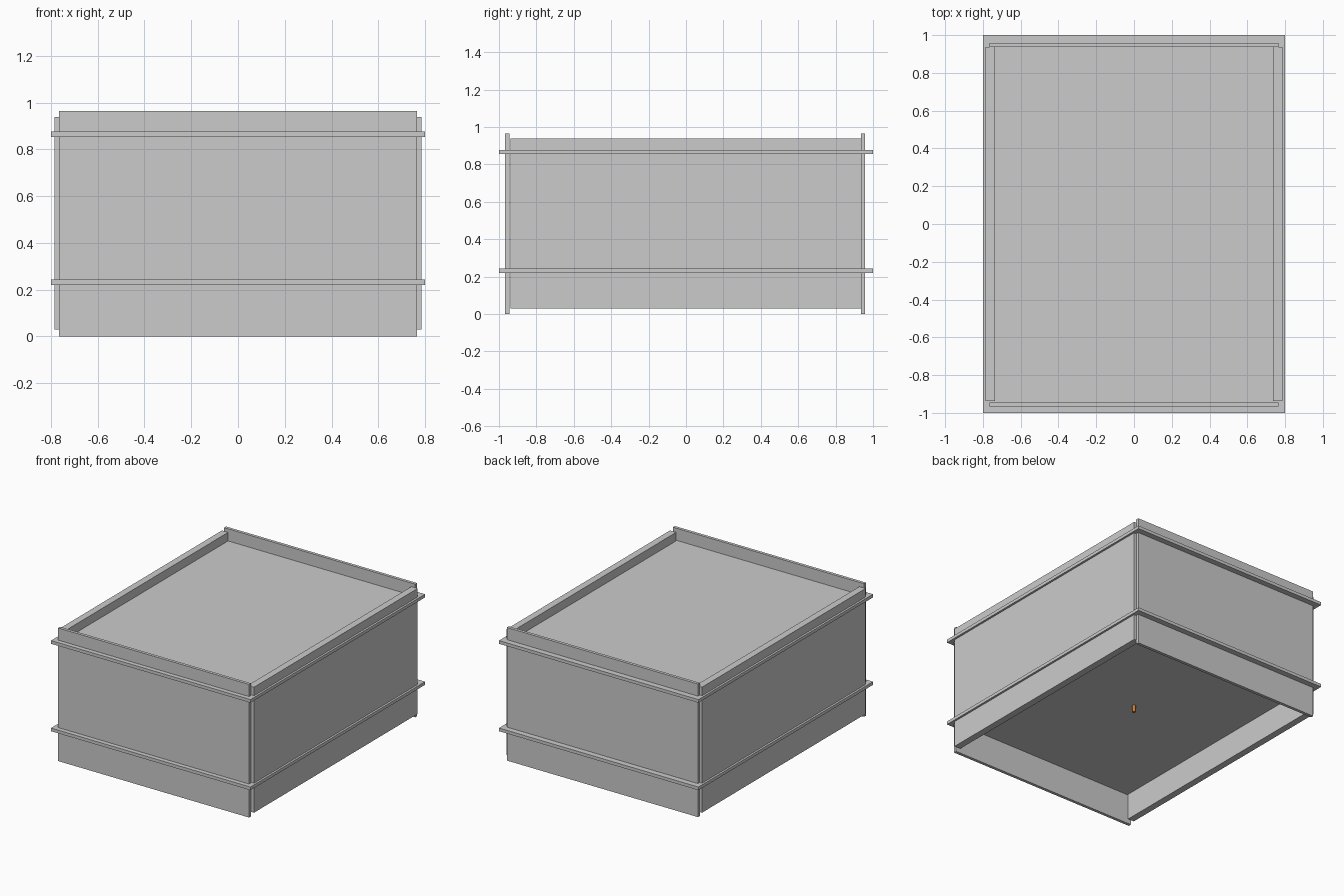
import bpy, bmesh
from mathutils import Matrix

if "Cube" in bpy.data.objects:
    bpy.data.objects.remove(bpy.data.objects["Cube"])


def box(name, x, y, z):
    """Box spanning the (min, max) ranges on each axis."""
    lo, hi = zip(x, y, z)
    size = [b - a for a, b in zip(lo, hi)]
    mid = [(a + b) / 2 for a, b in zip(lo, hi)]
    bm = bmesh.new()
    bmesh.ops.create_cube(bm, size=1, matrix=Matrix.Diagonal((*size, 1)))
    return add(name, bm, mid)


def add(name, bm, loc):
    mesh = bpy.data.meshes.new(name)
    bm.to_mesh(mesh)
    bm.free()
    obj = bpy.data.objects.new(name, mesh)
    obj.location = loc
    bpy.context.collection.objects.link(obj)
    return obj


# Horizontal plates that stick out past the walls
for name, z in (("lower_plate", 0.22), ("upper_plate", 0.854)):
    box(name, (-0.8, 0.8), (-1, 1), (z, z + 0.023))

# Thin, taller front and back walls
for name, y in (("front_wall", -0.967), ("back_wall", 0.936)):
    box(name, (-0.766, 0.766), (y, y + 0.022), (0, 0.965))

# Thicker, slightly shorter side walls
for name, x in (("left_wall", -0.785), ("right_wall", 0.735)):
    box(name, (x, x + 0.05), (-0.937, 0.937), (0.029, 0.939))

# Small coloured peg under the lower plate
bm = bmesh.new()
bmesh.ops.create_cone(bm, cap_ends=True, segments=16, radius1=0.012,
                      radius2=0.012, depth=0.06)
peg = add("peg", bm, (0, 0, 0.2))
peg.data.shade_smooth()
peg.data.set_sharp_from_angle(angle=0.6)
mat = bpy.data.materials.new("peg_brown")
mat.diffuse_color = (0.6, 0.22, 0.05, 1)
mat.use_nodes = True
mat.node_tree.nodes["Principled BSDF"].inputs["Base Color"].default_value = mat.diffuse_color
peg.data.materials.append(mat)
